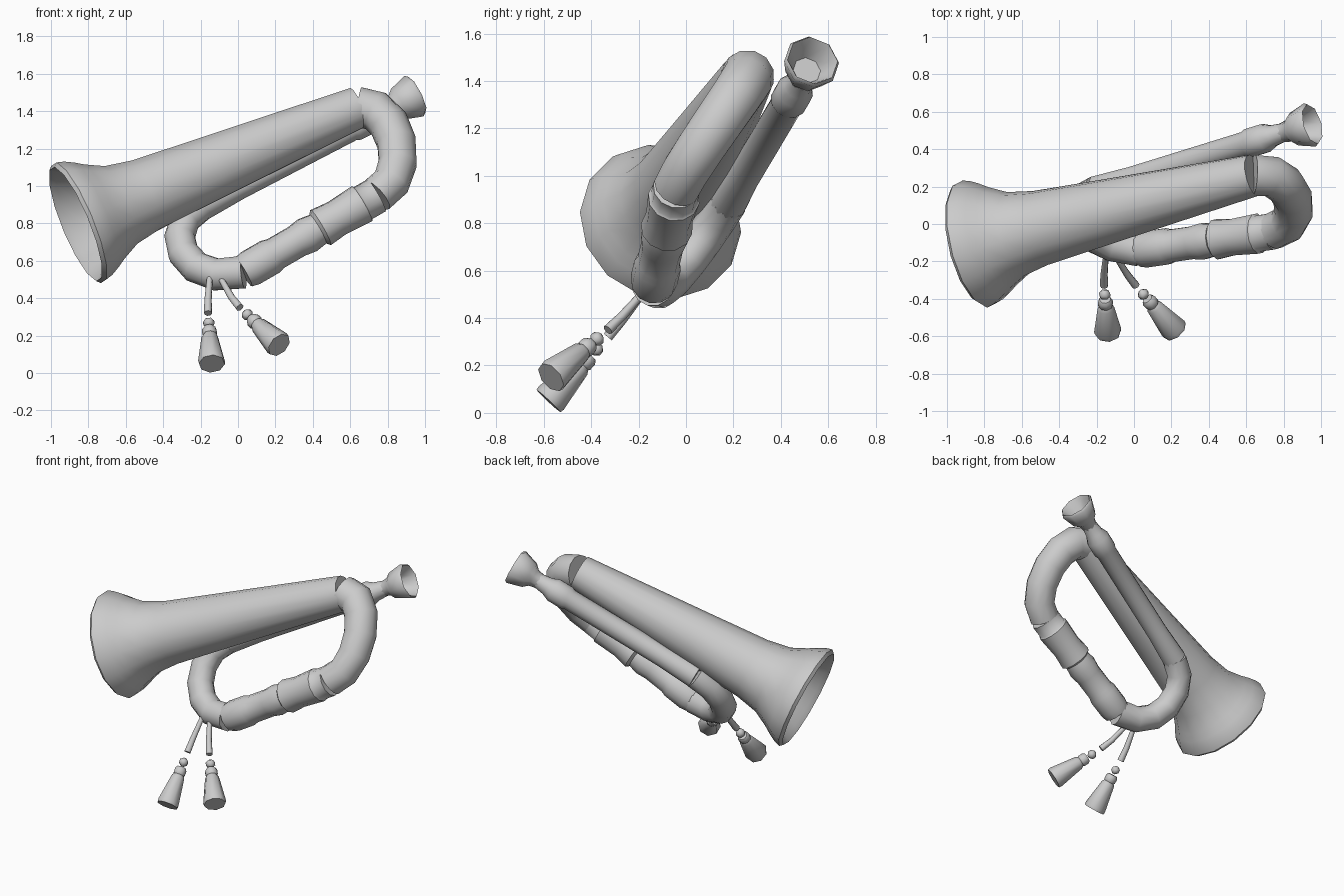
import bpy, bmesh, math
from mathutils import Vector
from mathutils.geometry import interpolate_bezier

cube = bpy.data.objects.get("Cube")
if cube:
    bpy.data.objects.remove(cube, do_unlink=True)

metal = bpy.data.materials.new("light grey")
metal.use_nodes = True
grey = (0.6, 0.6, 0.6, 1)
metal.diffuse_color = grey
metal.node_tree.nodes["Principled BSDF"].inputs["Base Color"].default_value = grey


def loft(name, rings, sides):
    """Skin rings of (centre, direction, radius) and close both ends."""
    bm = bmesh.new()
    loops = []
    side = rings[0][1].orthogonal()
    for centre, direction, radius in rings:
        forward = direction.normalized()
        side = (side - forward * side.dot(forward)).normalized()
        up = forward.cross(side)
        loop = []
        for i in range(sides):
            angle = math.tau * i / sides
            offset = side * math.cos(angle) + up * math.sin(angle)
            loop.append(bm.verts.new(centre + offset * radius))
        loops.append(loop)
    for lower, upper in zip(loops, loops[1:]):
        for i in range(sides):
            j = (i + 1) % sides
            bm.faces.new((lower[i], lower[j], upper[j], upper[i]))
    bm.faces.new(reversed(loops[0]))
    bm.faces.new(loops[-1])
    bmesh.ops.recalc_face_normals(bm, faces=bm.faces)
    mesh = bpy.data.meshes.new(name)
    bm.to_mesh(mesh)
    bm.free()
    mesh.materials.append(metal)
    part = bpy.data.objects.new(name, mesh)
    bpy.context.collection.objects.link(part)
    bpy.ops.object.select_all(action="DESELECT")
    part.select_set(True)
    bpy.context.view_layer.objects.active = part
    bpy.ops.object.shade_smooth_by_angle(angle=math.radians(50))


def turned(name, start, end, profile, sides=12):
    """Turned part; profile holds (fraction of the axis, radius)."""
    axis = end - start
    loft(name, [(start + axis * t, axis, radius) for t, radius in profile], sides)


def bend(name, start, handle_a, handle_b, end, radius_a, radius_b, steps, sides=12):
    """Curved tube that tapers evenly from one radius to the other."""
    points = interpolate_bezier(start, handle_a, handle_b, end, steps)
    rings = []
    for i, point in enumerate(points):
        before = points[max(i - 1, 0)]
        after = points[min(i + 1, steps - 1)]
        radius = radius_a + (radius_b - radius_a) * i / (steps - 1)
        rings.append((point, after - before, radius))
    loft(name, rings, sides)


# Joints between the straight runs and the bends
mouth = Vector((-0.86, -0.11, 0.8))
bell_neck = Vector((0.64, 0.26, 1.42))
run_top = Vector((0.74, -0.04, 0.95))
run_bottom = Vector((0.03, -0.14, 0.54))
pipe_bottom = Vector((-0.2, 0.18, 0.89))
pipe_top = Vector((0.8, 0.49, 1.41))
cup_rim = Vector((0.94, 0.53, 1.48))

# Flared bell: even taper plus a flare that dies away from the mouth
bell_length = (bell_neck - mouth).length


def bell_radius(distance):
    return 0.23 - 0.07 * distance + 0.12 * math.exp(-30 * distance ** 2)


wall = 0.04
inside = [(t, bell_radius(t) - wall) for t in (0.5, 0.2, 0.1, 0.02)]
lip = [(-0.01, bell_radius(0) - wall / 2)]
outside = [(t, bell_radius(t)) for t in (0.01, 0.05, 0.1, 0.15, 0.25, 0.4, 0.8, bell_length)]
turned("bell", mouth, bell_neck,
       [(t / bell_length, radius) for t, radius in inside + lip + outside], sides=14)

# Upper bend from the bell neck round to the lower run
bend("upper_bend", bell_neck, Vector((0.85, 0.3, 1.45)), Vector((0.95, 0, 1.05)),
     run_top, bell_radius(bell_length), 0.1, steps=7)

# Lower run: two sleeves, each stepping up over the tube
turned("lower_run", run_top, run_bottom, [
    (0, 0.1), (0.1, 0.1), (0.11, 0.11), (0.3, 0.1), (0.42, 0.11), (0.44, 0.09),
    (0.52, 0.1), (0.6, 0.09), (0.76, 0.09), (0.8, 0.1), (0.95, 0.1), (1, 0.09)])

# Lower bend and the long lead pipe with its collar
bend("lower_bend", run_bottom, Vector((-0.3, -0.12, 0.45)), Vector((-0.42, 0.11, 0.78)),
     pipe_bottom, 0.09, 0.08, steps=7)
pipe, collar = 0.07, 0.08
turned("lead_pipe", pipe_bottom, pipe_top, [
    (0, collar), (0.2, pipe), (0.8, pipe), (0.82, collar), (0.9, collar),
    (0.94, 0.06), (1, 0.05)])

# Hollow cup mouthpiece
turned("mouthpiece", pipe_top, cup_rim, [
    (-0.1, 0.05), (0.2, 0.06), (0.4, 0.09), (1, 0.12), (1.1, 0.11), (1, 0.1),
    (0.5, 0.06)], sides=8)

# Two cords, each with a bead and a tassel hanging in line
for label, root, knot, hem in (
    ("right", (-0.15, -0.17, 0.52), (-0.16, -0.33, 0.32), (-0.14, -0.58, 0.05)),
    ("left", (-0.1, -0.17, 0.52), (0.01, -0.33, 0.35), (0.22, -0.57, 0.15)),
):
    root, knot, hem = Vector(root), Vector(knot), Vector(hem)
    pull = (hem - knot) / 4
    bend(label + "_cord", root, root.lerp(knot, 0.3), knot - pull, knot,
         0.015, 0.022, steps=4, sides=8)
    bead = knot.lerp(hem, 0.19)
    turned(label + "_bead", bead - pull * 0.3, bead + pull * 0.3,
           [(0, 0.01), (0.3, 0.03), (0.7, 0.03), (1, 0.01)], sides=6)
    turned(label + "_tassel", knot.lerp(hem, 0.29), hem,
           [(0, 0.03), (0.06, 0.04), (0.17, 0.04), (0.2, 0.035), (0.26, 0.045),
            (0.93, 0.073), (1, 0.07)], sides=8)
